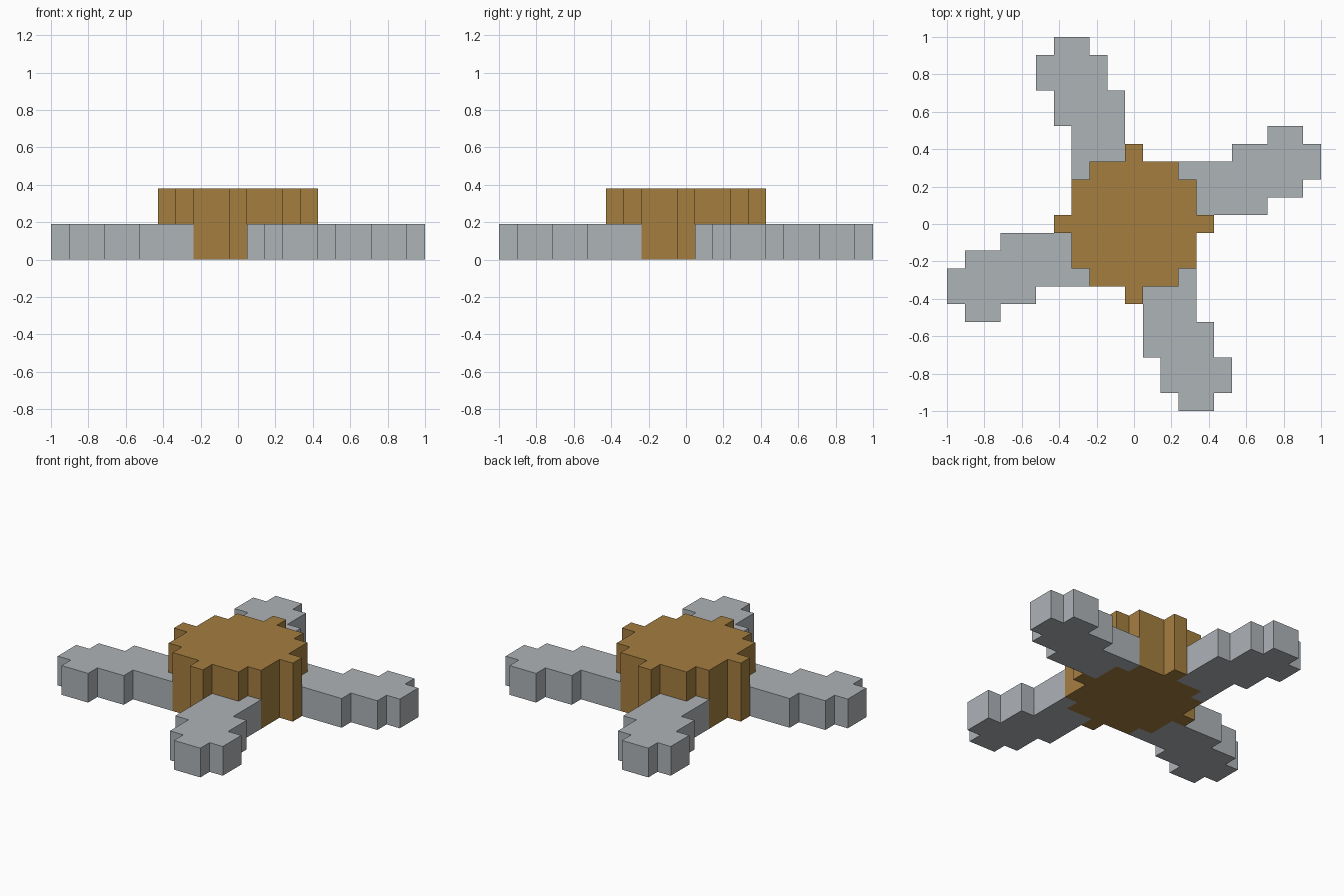
import bpy
import bmesh
import math
from mathutils import Matrix

if "Cube" in bpy.data.objects:
    bpy.data.objects.remove(bpy.data.objects["Cube"], do_unlink=True)

CELL = 2 / 21  # size of one grid step


def material(name, rgb):
    mat = bpy.data.materials.new(name)
    mat.use_nodes = True
    mat.diffuse_color = (*rgb, 1)
    mat.node_tree.nodes["Principled BSDF"].inputs["Base Color"].default_value = (*rgb, 1)
    return mat


def prism(name, outline, height, mat, angle=0):
    """Extrude a counter-clockwise outline (in cells) upward from the ground."""
    bm = bmesh.new()
    base = bm.faces.new([bm.verts.new((x * CELL, y * CELL, 0)) for x, y in outline])
    top = bmesh.ops.extrude_face_region(bm, geom=[base], use_keep_orig=True)
    verts = [v for v in top["geom"] if isinstance(v, bmesh.types.BMVert)]
    bmesh.ops.translate(bm, verts=verts, vec=(0, 0, height * CELL))
    bmesh.ops.rotate(bm, verts=bm.verts, matrix=Matrix.Rotation(angle, 3, "Z"))
    bmesh.ops.recalc_face_normals(bm, faces=bm.faces)
    mesh = bpy.data.meshes.new(name)
    bm.to_mesh(mesh)
    bm.free()
    mesh.materials.append(mat)
    obj = bpy.data.objects.new(name, mesh)
    bpy.context.collection.objects.link(obj)
    return obj


wood = material("bronze_brown", (0.376, 0.209, 0.051))
steel = material("light_steel_grey", (0.423, 0.451, 0.474))

# Hub: one quarter of the stepped outline, turned four times
quarter = [(4.5, -0.5), (4.5, 0.5), (3.5, 0.5), (3.5, 2.5),
           (2.5, 2.5), (2.5, 3.5), (0.5, 3.5)]
hub_outline = []
for turn in range(4):
    hub_outline += quarter
    quarter = [(-y, x) for x, y in quarter]
prism("hub", hub_outline, 4, wood)

# Four stepped blades, half the height of the hub
blade = [(3.5, 0.5), (7.5, 0.5), (7.5, 1.5), (9.5, 1.5), (9.5, 2.5),
         (10.5, 2.5), (10.5, 4.5), (9.5, 4.5), (9.5, 5.5), (7.5, 5.5),
         (7.5, 4.5), (5.5, 4.5), (5.5, 3.5), (2.5, 3.5), (2.5, 2.5), (3.5, 2.5)]
for i, side in enumerate(("left", "back", "right", "front")):
    prism(f"{side}_blade", blade, 2, steel, i * math.pi / 2)
